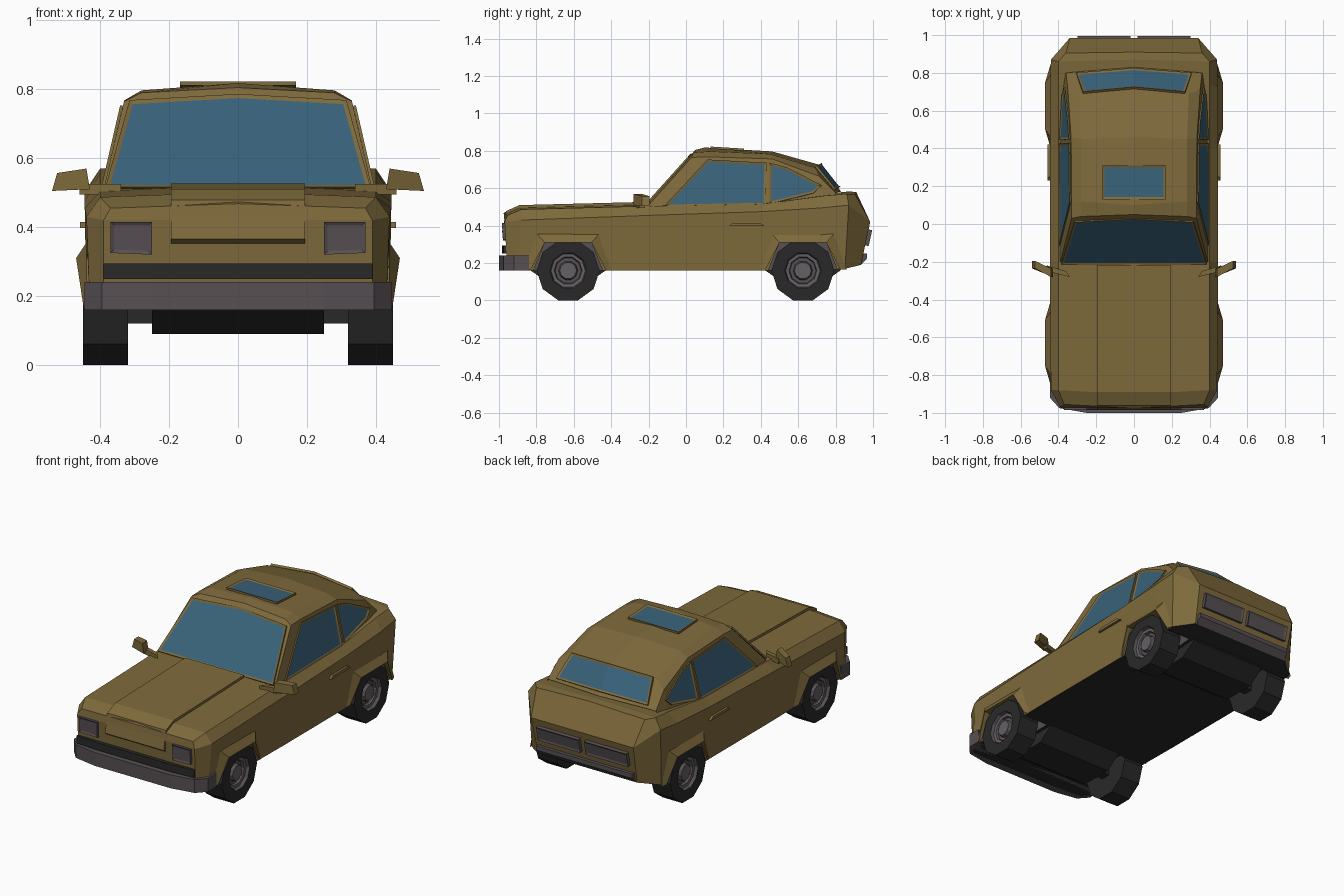
import bpy, bmesh, math
from mathutils import Vector

if "Cube" in bpy.data.objects:
    bpy.data.objects.remove(bpy.data.objects["Cube"])


def material(name, rgb):
    m = bpy.data.materials.new(name)
    m.diffuse_color = (*rgb, 1)
    m.use_nodes = True
    m.node_tree.nodes["Principled BSDF"].inputs["Base Color"].default_value = m.diffuse_color
    return m


PAINT = material("paint", (.21, .145, .045))
GLASS = material("glass", (.04, .12, .19))
GREY = material("grey_trim", (.095, .08, .088))
DARK = material("dark", (.022, .022, .022))
RIM = material("rim", (.13, .12, .13))


def finish(name, bm, mats, mirror=False, recalc=True):
    if recalc:
        bmesh.ops.recalc_face_normals(bm, faces=bm.faces)
    me = bpy.data.meshes.new(name)
    bm.to_mesh(me)
    bm.free()
    for m in mats:
        me.materials.append(m)
    ob = bpy.data.objects.new(name, me)
    bpy.context.collection.objects.link(ob)
    if mirror:
        ob.modifiers.new("Mirror", 'MIRROR')
    return ob


def loft(name, rings, mats, closed=True, caps=None, seg_mat=None, mirror=False):
    """Skin equal-length rings; seg_mat maps a segment index to a material slot."""
    bm = bmesh.new()
    vs = [[bm.verts.new(p) for p in r] for r in rings]
    n = len(rings[0])
    for a, b in zip(vs, vs[1:]):
        for j in range(n if closed else n - 1):
            k = (j + 1) % n
            f = bm.faces.new((a[j], a[k], b[k], b[j]))
            f.material_index = (seg_mat or {}).get(j, 0)
    for cap in ([tuple(range(n))] if caps is None else caps):
        for end in (vs[0], vs[-1]):
            bm.faces.new([end[i] for i in cap])
    return finish(name, bm, mats, mirror)


def prism(name, pts, a, b, axis, mat, mirror=False):
    put = {'x': lambda p, t: (t, p[0], p[1]),
           'y': lambda p, t: (p[0], t, p[1]),
           'z': lambda p, t: (p[0], p[1], t)}[axis]
    return loft(name, [[put(p, t) for p in pts] for t in (a, b)], [mat], mirror=mirror)


def panel(name, pts, out, mats, h=.01, rim=.012, sink=.005, split=None, mirror=False):
    """Raised panel with a rim and a sunken middle."""
    out = Vector(out).normalized()
    bm = bmesh.new()
    f = bm.faces.new([bm.verts.new(p) for p in pts])
    f.normal_update()
    if f.normal.dot(out) < 0:
        f.normal_flip()
    if split:
        bm.verts.ensure_lookup_table()
        bmesh.utils.face_split(f, bm.verts[split[0]], bm.verts[split[1]])
    r = bmesh.ops.extrude_face_region(bm, geom=bm.faces[:])
    top = [g for g in r['geom'] if isinstance(g, bmesh.types.BMFace)]
    bmesh.ops.translate(bm, vec=out * h, verts=list({v for t in top for v in t.verts}))
    bm.normal_update()
    bmesh.ops.inset_region(bm, faces=top, thickness=rim, depth=-sink, use_even_offset=True)
    for t in top:
        t.material_index = 1
    return finish(name, bm, mats, mirror, recalc=False)


def both(half):
    """Half section ending on the centre line -> full section."""
    return [(-x, y, z) for x, y, z in half] + [p for p in half[-2::-1]]


# Lower body: bottom, crease, shoulder, centre at each station
stations = [
    [(.39, -.955, .16), (.39, -.97, .42), (.37, -.955, .455), (0, -.975, .468)],
    [(.43, -.90, .16), (.44, -.88, .43), (.40, -.88, .487), (0, -.90, .502)],
    [(.44, -.20, .16), (.445, -.20, .455), (.40, -.20, .505), (0, -.20, .52)],
    [(.44, .40, .16), (.445, .40, .475), (.40, .40, .515), (0, .40, .53)],
    [(.44, .72, .16), (.445, .72, .495), (.40, .74, .56), (0, .74, .57)],
    [(.43, .85, .17), (.44, .87, .51), (.40, .86, .57), (0, .87, .583)],
    [(.33, .935, .19), (.34, .985, .42), (.36, .905, .565), (0, .91, .58)],
]
body = loft("lower_body", [both(s) for s in stations], [PAINT, DARK],
            caps=[(0, 1, 5, 6), (1, 2, 3, 4, 5)], seg_mat={6: 1})

# Wheel wells cut out of the body
AXLES = (-.63, .625)
for wy in AXLES:
    for s in (1, -1):
        arch = [(wy - .21, .10), (wy - .125, .31), (wy + .125, .31), (wy + .21, .10)]
        cut = prism("well_cutter", arch, s * .27, s * .6, 'x', GREY)
        cut.hide_render = True
        mod = body.modifiers.new("Well", 'BOOLEAN')
        mod.operation, mod.solver, mod.object = 'DIFFERENCE', 'EXACT', cut
        mod.material_mode = 'TRANSFER'
        bpy.context.view_layer.objects.active = body
        bpy.ops.object.modifier_apply(modifier=mod.name)
        bpy.data.objects.remove(cut)

# Cabin: belt, window top, roof edge, centre at each station
cabin = [
    [(.397, -.20, .48), (.39, -.20, .51), (.33, -.21, .51), (0, -.215, .51)],
    [(.397, .03, .48), (.331, .03, .765), (.28, .04, .79), (0, .05, .805)],
    [(.397, .12, .48), (.33, .12, .768), (.28, .12, .797), (0, .10, .818)],
    [(.397, .46, .48), (.333, .46, .757), (.28, .45, .783), (0, .46, .797)],
    [(.39, .71, .50), (.35, .71, .665), (.29, .69, .71), (0, .715, .725)],
    [(.375, .78, .52), (.36, .80, .575), (.31, .805, .578), (0, .83, .582)],
]
loft("cabin", [both(s) for s in cabin], [PAINT], closed=False, caps=[])

# Windows and sunroof
WIN = [PAINT, GLASS]


def side(pts):
    return [(.39 - .23 * (z - .51), y, z) for y, z in pts]


panel("front_side_window", side([(-.12, .50), (.115, .752), (.43, .735), (.425, .51)]),
      (1, 0, .23), WIN, .008, mirror=True)
panel("rear_side_window", side([(.445, .515), (.447, .735), (.54, .71), (.725, .615), (.68, .572)]),
      (1, 0, .23), WIN, .008, mirror=True)
shield = [(-.385, .51), (-.315, .762), (0, .78), (.315, .762), (.385, .51)]
panel("windshield", [(x, -.208 + .9 * (z - .512), z) for x, z in shield],
      (0, -1, .9), WIN, .01)
panel("rear_window", [(-.27, .69, .712), (0, .715, .727), (.27, .69, .712),
                      (.305, .79, .588), (0, .815, .6), (-.305, .79, .588)],
      (0, 1, .8), WIN, .014, split=(1, 4))
panel("sunroof", [(-.168, .13, .811), (.168, .13, .811), (.168, .31, .80), (-.168, .31, .80)],
      (0, .06, 1), WIN, .012)

# Hood bulge running down over the nose
prism("hood_bulge", [(-.22, .527), (-.89, .510), (-.962, .478), (-.984, .365),
                     (-.96, .348), (-.85, .45), (-.22, .48)], -.195, .195, 'x', PAINT)

# Front bumper, grille strip and headlights
prism("front_bumper", [(-.445, -.84), (-.445, -.92), (-.395, -.975), (-.25, -1), (.25, -1),
                       (.395, -.975), (.445, -.92), (.445, -.84)], .16, .24, 'z', GREY)
prism("grille_strip", [(-.39, -.93), (-.39, -.975), (-.25, -.985), (.25, -.985),
                       (.39, -.975), (.39, -.93)], .25, .295, 'z', DARK)
panel("headlight", [(.25, -.962, .32), (.37, -.962, .325), (.37, -.967, .415), (.25, -.967, .415)],
      (0, -1, 0), [GREY, GREY], .017, .01, .005, mirror=True)

# Tail lights and rear bumper bar
panel("tail_light", [(.018, .957, .295), (.30, .957, .295), (.30, .976, .38), (.018, .976, .38)],
      (0, 1, -.22), [GREY, GREY], .02, .012, .005, mirror=True)
prism("rear_bumper", [(.90, .19), (.935, .19), (.968, .225), (.968, .25), (.92, .25)],
      -.32, .32, 'x', GREY)

# Fender flares
for n, wy in zip(("front", "rear"), AXLES):
    outer = [(.436, -.235, .165), (.440, -.165, .355), (.440, .165, .355), (.436, .235, .165)]
    lip = [(.448, -.20, .165), (.47, -.125, .31), (.47, .125, .31), (.448, .20, .165)]
    inner = [(.41, y, z) for x, y, z in lip]
    loft(n + "_flare", [[(x, wy + y, z) for x, y, z in r] for r in (outer, lip, inner)],
         [PAINT], closed=False, caps=[], mirror=True)

    # Wheel: ten-sided lathe of (x, radius)
    prof = [(.32, .02), (.32, .168), (.45, .168), (.45, .098), (.432, .092),
            (.43, .075), (.415, .07), (.415, .052), (.437, .045), (.437, .001)]
    rings = [[(x, wy + r * math.cos(i * math.pi / 5), .16 + r * math.sin(i * math.pi / 5))
              for x, r in prof] for i in range(11)]
    loft(n + "_wheel", rings, [DARK, GREY, RIM], closed=False, caps=[],
         seg_mat={3: 1, 4: 2, 5: 1, 6: 1, 7: 1, 8: 2}, mirror=True)

    # Axle and its housing under the floor
    prism(n + "_axle", [(wy - .03, .12), (wy + .03, .12), (wy + .03, .16), (wy - .03, .16)],
          -.33, .33, 'x', DARK)
    prism(n + "_axle_housing", [(wy - .2, .2), (wy - .2, .16), (wy - .1, .09),
                                (wy + .1, .09), (wy + .2, .16), (wy + .2, .2)],
          -.25, .25, 'x', DARK)

# Door handles
prism("door_handle", [(.23, .398), (.42, .398), (.395, .415), (.25, .415)],
      .43, .458, 'x', PAINT, mirror=True)

# Wing mirrors
prism("mirror_arm", [(.34, -.28), (.46, -.25), (.46, -.22), (.36, -.25)],
      .495, .525, 'z', PAINT, mirror=True)
loft("mirror_head", [[(.43, -.28, .51), (.44, -.28, .57), (.44, -.235, .57), (.43, -.235, .51)],
                     [(.54, -.235, .505), (.525, -.235, .557), (.525, -.195, .557), (.54, -.195, .505)]],
     [PAINT], mirror=True)
